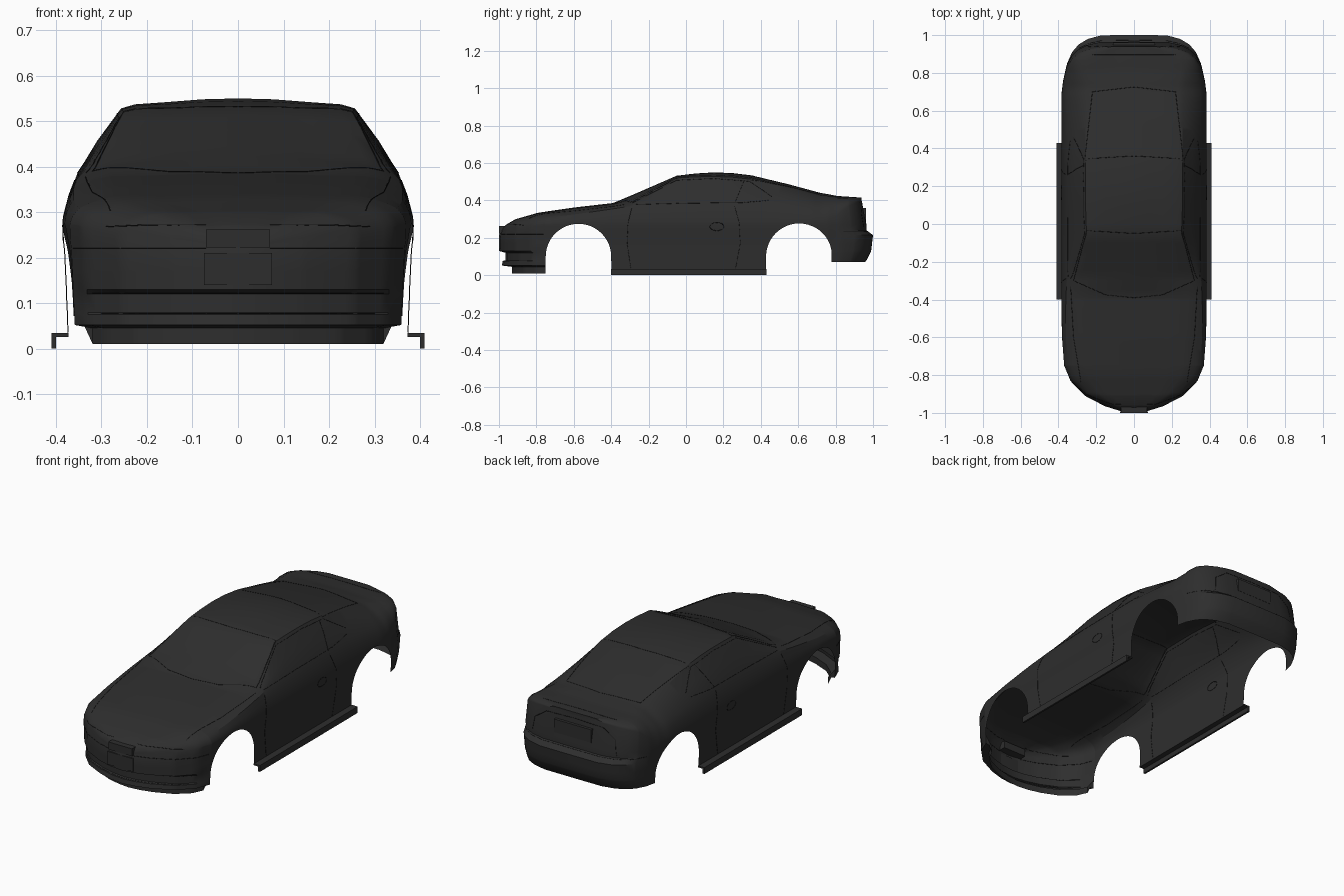
import bpy, bmesh, math
from mathutils import Vector
from mathutils.bvhtree import BVHTree

old = bpy.data.objects.get("Cube")
if old:
    bpy.data.objects.remove(old, do_unlink=True)


def material(name, value):
    m = bpy.data.materials.new(name)
    m.use_nodes = True
    col = (value, value, value, 1)
    m.diffuse_color = col
    m.node_tree.nodes["Principled BSDF"].inputs["Base Color"].default_value = col
    return m


PAINT = material("charcoal paint", 0.027)
SEAM = material("black seam", 0.008)


def lerp_table(table, v):
    """Linear lookup; each row is a key followed by its values."""
    if v <= table[0][0]:
        return table[0][1:]
    for a, b in zip(table, table[1:]):
        if v <= b[0]:
            f = (v - a[0]) / (b[0] - a[0])
            return [p + (q - p) * f for p, q in zip(a[1:], b[1:])]
    return table[-1][1:]


# Plan outline: y, share of full half width
PLAN = [(-1, 0), (-.99, .19), (-.965, .4), (-.91, .68), (-.83, .88), (-.75, .96),
        (-.6, .99), (-.45, 1), (.68, 1), (.76, .975), (.85, .93), (.91, .86),
        (.95, .77), (.98, .64), (.999, .45), (1, 0)]
# Body side: height, half width, front reach, rear reach
SIDE = [(0, .374, .93, .95), (.045, .374, .93, .95), (.052, .374, .985, .95),
        (.075, .375, .98, .96), (.08, .375, .965, .965), (.12, .377, .965, .985),
        (.13, .377, 1, .99), (.215, .381, 1, 1), (.24, .384, .99, .965),
        (.27, .385, .98, .965), (.3, .383, .98, .96), (.42, .38, .98, .935)]
# Top: y, shoulder z, belt share, belt z, rail share, rail z, centre z
TOP = [(-1, .225, .95, .23, .8, .23, .235), (-.97, .235, .94, .25, .8, .262, .27),
       (-.92, .25, .94, .275, .78, .292, .3), (-.8, .272, .95, .302, .8, .323, .333),
       (-.6, .287, .95, .325, .8, .35, .362), (-.39, .29, .94, .355, .82, .373, .386),
       (-.28, .29, .925, .372, .83, .395, .432), (-.05, .29, .92, .38, .655, .52, .532),
       (.05, .29, .92, .383, .665, .526, .544), (.15, .29, .92, .385, .67, .528, .55),
       (.25, .29, .92, .385, .67, .524, .546), (.35, .29, .92, .385, .665, .513, .534),
       (.55, .29, .92, .375, .67, .467, .486), (.72, .295, .92, .362, .7, .42, .44),
       (.82, .32, .93, .375, .78, .412, .424), (.9, .37, .95, .395, .82, .412, .42),
       (1, .4, .95, .405, .8, .41, .415)]
LEVELS = [0, .01, .028, .045, .052, .075, .08, .12, .13, .17, .215, .24, .27]
ARCHES = [(-.575, .175), (.605, .177)]
ARCH_Z = .1


def bottom(y):
    """Lower edge of the shell, following the wheel arches."""
    for yc, r in ARCHES:
        if abs(y - yc) <= r + 1e-6:
            return ARCH_Z + r * math.sqrt(max(0, 1 - ((y - yc) / r) ** 2))
    return .01 if y < -.7 else .072 if y > .7 else .028


def side_point(y, z, height=None):
    w, front, rear = lerp_table(SIDE, z)
    ramp = max(0, min(1, (abs(y) - .75) / .25))
    shift = (1 - front) if y < 0 else (rear - 1)
    share = lerp_table(PLAN, y)[0]
    if y < -.74 and z < .05:            # narrower chin lip
        w *= .89
    return Vector((w * share, y + shift * ramp, z))


def column(y):
    """One strip of points from the lower edge up to the centre line."""
    zs, f1, z1, f2, z2, zc = lerp_table(TOP, y)
    zb = bottom(y)
    pts = [side_point(y, min(max(z, zb), zs)) for z in LEVELS]
    s = side_point(y, zs)
    pts.append(s)
    crown = lambda f: zc - (zc - z2) * (f / f2) ** 2
    rows = [((1 + f1) / 2 + .008, (zs + z1) / 2), (f1, z1),
            ((f1 + f2) / 2 + .012, (z1 + z2) / 2), (f2, z2)]
    rows += [(f2 * k, crown(f2 * k) + .004 * (k == .88)) for k in (.88, .6, .3, 0)]
    return pts + [Vector((s.x * f, s.y, z)) for f, z in rows]


# Stations along the body, dense round the arches
stations = {round(r[0], 4) for r in PLAN + TOP}
stations |= {round(-.9 + .05 * i, 4) for i in range(37)}
for yc, r in ARCHES:
    stations = {s for s in stations if abs(s - yc) > r + .002}
    stations |= {yc - r * math.cos(math.pi * i / 24) for i in range(25)}
    stations |= {yc - r - .001, yc + r + .001}

# Body shell, one half mirrored
bm = bmesh.new()
grid = [[bm.verts.new(p) for p in column(y)] for y in sorted(stations)]
for a, b in zip(grid, grid[1:]):
    for k in range(len(a) - 1):
        bm.faces.new((a[k], b[k], b[k + 1], a[k + 1]))
bmesh.ops.remove_doubles(bm, verts=bm.verts, dist=.0002)
bmesh.ops.dissolve_degenerate(bm, edges=bm.edges, dist=.0001)
surface = BVHTree.FromBMesh(bm)


def add_mesh(name, bm, mat, mirror=True):
    me = bpy.data.meshes.new(name)
    bm.to_mesh(me)
    bm.free()
    ob = bpy.data.objects.new(name, me)
    bpy.context.collection.objects.link(ob)
    me.materials.append(mat)
    if mirror:
        ob.modifiers.new("mirror", "MIRROR").merge_threshold = .0005
    return ob


body = add_mesh("body_shell", bm, PAINT)
bpy.ops.object.select_all(action="DESELECT")
body.select_set(True)
bpy.context.view_layer.objects.active = body
bpy.ops.object.shade_smooth_by_angle(angle=math.radians(28))


def box(name, lo, hi, mirror=False):
    b = bmesh.new()
    bmesh.ops.create_cube(b, size=1)
    for v in b.verts:
        v.co = [l + (h - l) * (c + .5) for l, h, c in zip(lo, hi, v.co)]
    return add_mesh(name, b, PAINT, mirror)


# Sills: a ledge with a hanging outer skirt
box("sill_ledge", (.372, -.4, .026), (.41, .43, .034), True)
box("sill_skirt", (.4, -.4, 0), (.41, .43, .034), True)
# Nose panel and plate mounts
box("nose_panel", (-.07, -1, .222), (.07, -.95, .262))
box("front_plate_mount", (-.075, -1, .14), (.075, -.992, .21))
box("rear_plate_mount", (-.11, .945, .29), (.11, .962, .36))


def seam(name, pts, axis, mat=SEAM, width=.0013):
    """Panel gap laid on the shell by casting rays along one axis."""
    direction = {"x": Vector((-1, 0, 0)), "y": Vector((0, 1, 0)),
                 "-y": Vector((0, -1, 0)), "z": Vector((0, 0, -1))}[axis]
    hits = []
    for p, q in zip(pts, pts[1:]):
        for i in range(13):
            u, v = (m + (n - m) * i / 12 for m, n in zip(p, q))
            o = Vector({"x": (0, u, v), "z": (u, v, 0)}.get(axis, (u, 0, v)))
            hit = surface.ray_cast(o - direction * 3, direction)[0]
            if hit:
                hits.append(hit)
    if len(hits) < 2:
        return
    cu = bpy.data.curves.new(name, "CURVE")
    cu.dimensions = "3D"
    cu.bevel_depth = width
    cu.bevel_resolution = 0
    sp = cu.splines.new("POLY")
    sp.points.add(len(hits) - 1)
    for pt, h in zip(sp.points, hits):
        pt.co = (*h, 1)
    ob = bpy.data.objects.new(name, cu)
    bpy.context.collection.objects.link(ob)
    cu.materials.append(mat)
    ob.modifiers.new("mirror", "MIRROR")


# Doors, side glass and handles
seam("door_front_gap", [(-.29, .36), (-.31, .28), (-.315, .17), (-.295, .035)], "x")
seam("door_rear_gap", [(.26, .37), (.285, .28), (.29, .17), (.265, .035)], "x")
seam("belt_line", [(-.28, .378), (0, .385), (.3, .388), (.44, .4)], "x")
seam("side_glass_top", [(-.29, .385), (-.05, .508), (.15, .517), (.34, .502), (.46, .42)], "x")
seam("glass_divider", [(.26, .385), (.31, .505)], "x")
ring = [(.165 + .038 * math.cos(i * math.pi / 8), .26 + .022 * math.sin(i * math.pi / 8))
        for i in range(17)]
seam("door_handle", ring, "x")

# Bonnet, windscreen, roof and rear glass
seam("windscreen_base", [(.001, -.39), (.15, -.375), (.32, -.3)], "z")
seam("windscreen_top", [(.001, -.05), (.25, -.035)], "z")
seam("windscreen_pillar", [(.32, -.3), (.25, -.035)], "z")
seam("bonnet_edge", [(.335, -.33), (.32, -.6), (.28, -.84)], "z")
seam("rear_glass_top", [(.001, .36), (.26, .345)], "z")
seam("rear_glass_side", [(.26, .345), (.22, .7)], "z")
seam("rear_glass_base", [(.22, .7), (.001, .725)], "z")
seam("boot_lip", [(.001, .895), (.22, .895)], "z")

# Bumpers and lights
seam("headlamp_top", [(.07, .272), (.2, .272), (.29, .268)], "y")
seam("headlamp_bottom", [(.07, .22), (.3, .22), (.362, .22)], "y")
seam("front_intake_top", [(.001, .122), (.32, .122)], "y")
seam("front_intake_bottom", [(.001, .077), (.3, .077)], "y")
seam("rear_bumper_gap", [(.001, .235), (.2, .235), (.355, .235)], "-y")
seam("rear_lamp_panel", [(.001, .385), (.17, .38), (.24, .33), (.25, .25)], "-y")
